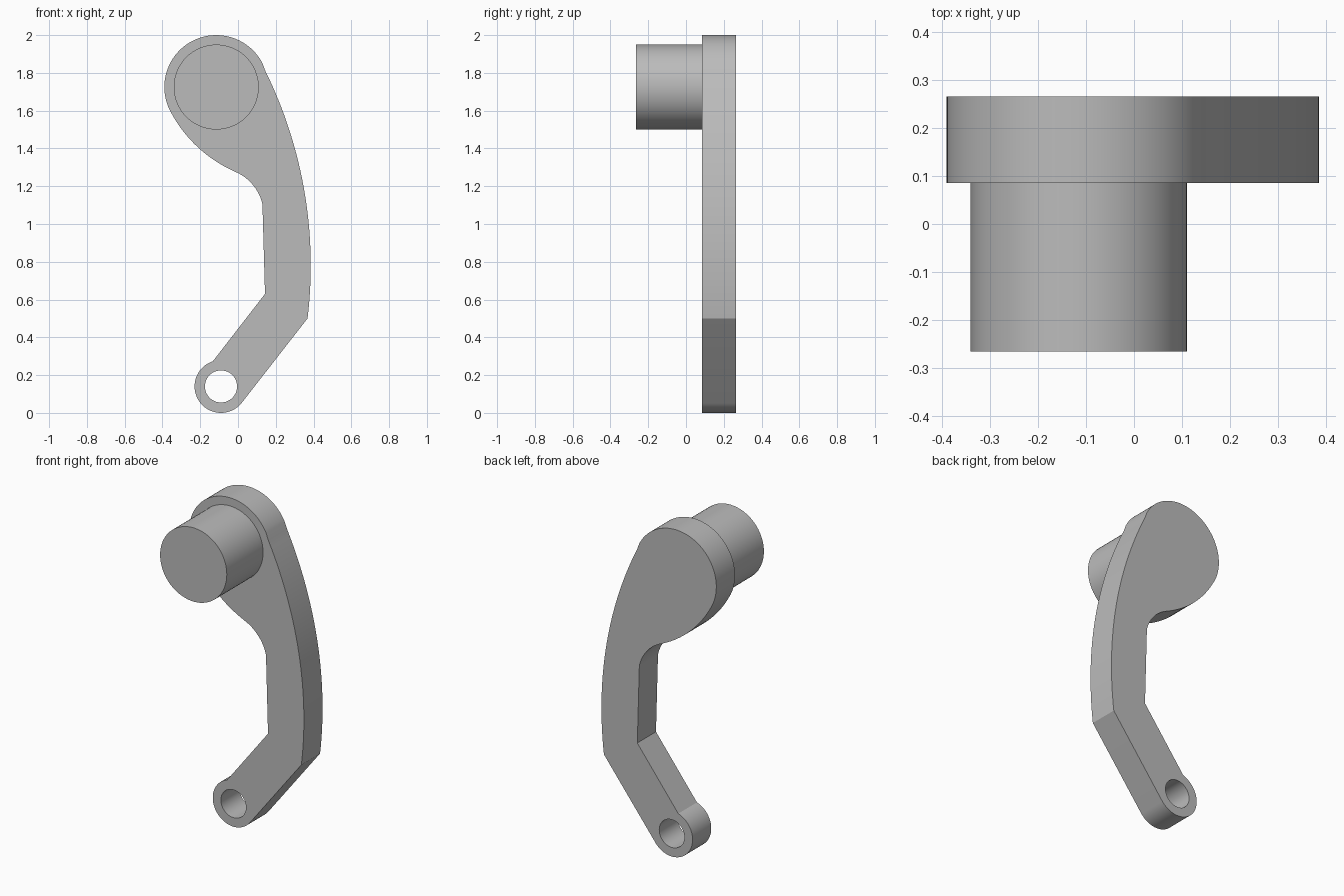
import bpy, bmesh
from math import cos, sin, radians

cube = bpy.data.objects.get("Cube")
if cube:
    bpy.data.objects.remove(cube, do_unlink=True)

grey = bpy.data.materials.new("plain grey")
grey.use_nodes = True
colour = (0.5, 0.5, 0.5, 1)
grey.diffuse_color = colour
grey.node_tree.nodes["Principled BSDF"].inputs["Base Color"].default_value = colour

HEAD = (-0.115, 1.725)
EYE = (-0.09, 0.14)
BACK, STEP, FRONT = 0.265, 0.085, -0.265


def arc(centre, radius, start, end, steps):
    """Points in the x-z plane along an arc, both ends included."""
    angles = [radians(start + (end - start) * i / steps) for i in range(steps + 1)]
    return [(centre[0] + radius * cos(a), centre[1] + radius * sin(a)) for a in angles]


def slab(name, loops, y_front, y_back):
    """Fill closed outlines (holes included) and extrude them along y."""
    bm = bmesh.new()
    for points in loops:
        verts = [bm.verts.new((x, y_front, z)) for x, z in points]
        for a, b in zip(verts, verts[1:] + verts[:1]):
            bm.edges.new((a, b))
    bmesh.ops.triangle_fill(bm, use_beauty=True, edges=bm.edges[:])
    ext = bmesh.ops.extrude_face_region(bm, geom=bm.faces[:], use_keep_orig=True)
    moved = [g for g in ext["geom"] if isinstance(g, bmesh.types.BMVert)]
    bmesh.ops.translate(bm, verts=moved, vec=(0, y_back - y_front, 0))
    bmesh.ops.recalc_face_normals(bm, faces=bm.faces[:])
    mesh = bpy.data.meshes.new(name)
    bm.to_mesh(mesh)
    bm.free()
    mesh.materials.append(grey)
    obj = bpy.data.objects.new(name, mesh)
    bpy.context.collection.objects.link(obj)
    bpy.ops.object.select_all(action="DESELECT")
    obj.select_set(True)
    bpy.context.view_layer.objects.active = obj
    bpy.ops.object.shade_smooth_by_angle(angle=radians(20))
    return obj


# Curved lever arm: round head, long outer sweep, small eye, bent inner edge
outline = (
    arc(HEAD, 0.275, 207.3, 27.3, 48)
    + arc((-1.945, 0.78), 2.33, 27.3, -6.9, 32)[1:]
    + arc(EYE, 0.14, -39, -252, 40)
    + [(0.143, 0.63)]
    + arc((-0.111, 1.049), 0.247, 13.3, 63.3, 14)
    + arc((0.267, 1.923), 0.705, 247.8, 207.3, 16)[1:-1]
)
pin_hole = arc(EYE, 0.085, 0, 360, 48)[:-1]
slab("lever_arm", [outline, pin_hole], STEP, BACK)

# Solid round boss on the front of the head
slab("pivot_boss", [arc(HEAD, 0.225, 0, 360, 64)[:-1]], FRONT, STEP)
